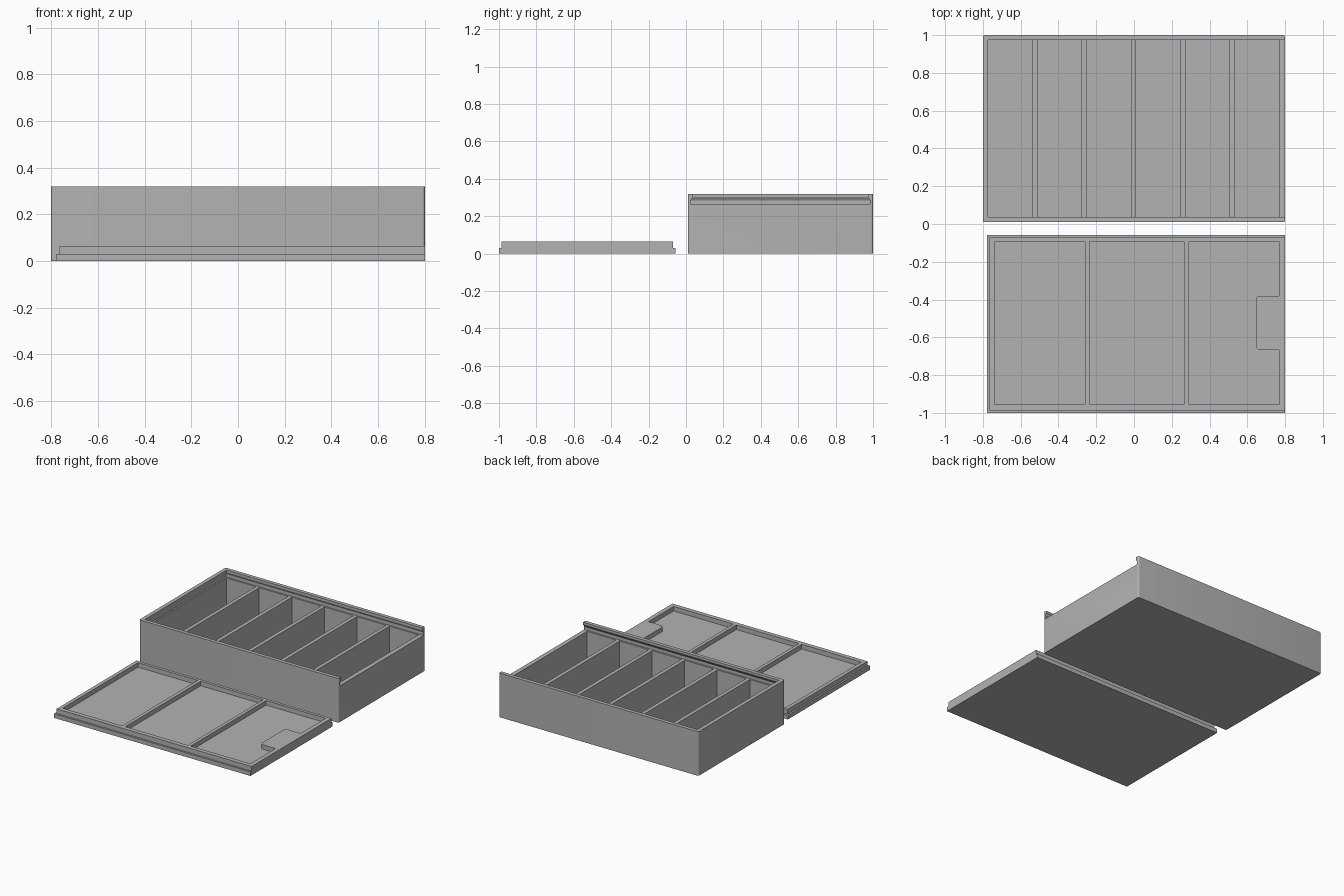
import bpy
import bmesh

if "Cube" in bpy.data.objects:
    bpy.data.objects.remove(bpy.data.objects["Cube"], do_unlink=True)

grey = bpy.data.materials.new("plain grey")
grey.use_nodes = True
colour = (0.45, 0.45, 0.45, 1)
grey.diffuse_color = colour
grey.node_tree.nodes["Principled BSDF"].inputs["Base Color"].default_value = colour


def loft(name, layers, radius=0, round_if=lambda v: True):
    """Stack of rectangles (x0, x1, y0, y1, z), with optional rounded upright edges."""
    bm = bmesh.new()
    rings = [[bm.verts.new(p) for p in ((x0, y0, z), (x1, y0, z), (x1, y1, z), (x0, y1, z))]
             for x0, x1, y0, y1, z in layers]
    bm.faces.new(rings[0][::-1])
    bm.faces.new(rings[-1])
    for low, high in zip(rings, rings[1:]):
        for i in range(4):
            j = (i + 1) % 4
            bm.faces.new((low[i], low[j], high[j], high[i]))
    if radius:
        upright = [e for e in bm.edges
                   if abs(e.verts[0].co.z - e.verts[1].co.z) > 0.001 and round_if(e.verts[0].co)]
        bmesh.ops.bevel(bm, geom=upright, offset=radius, segments=5, profile=0.5, affect='EDGES')
    bmesh.ops.recalc_face_normals(bm, faces=bm.faces)
    mesh = bpy.data.meshes.new(name)
    bm.to_mesh(mesh)
    bm.free()
    mesh.materials.append(grey)
    obj = bpy.data.objects.new(name, mesh)
    bpy.context.collection.objects.link(obj)
    return obj


def block(name, x0, x1, y0, y1, z0, z1, **kw):
    return loft(name, [(x0, x1, y0, y1, z0), (x0, x1, y0, y1, z1)], **kw)


def cut(target, cutter):
    """Subtract the cutter from the target and discard it."""
    mod = target.modifiers.new("cut", 'BOOLEAN')
    mod.operation = 'DIFFERENCE'
    mod.solver = 'EXACT'
    mod.object = cutter
    bpy.context.view_layer.update()
    bpy.context.view_layer.objects.active = target
    bpy.ops.object.modifier_apply(modifier=mod.name)
    bpy.data.objects.remove(cutter, do_unlink=True)


# Tray body with slightly rounded upright corners
tray = block("tray", -0.8, 0.8, 0.01, 1, 0, 0.32, radius=0.01)

# Slide channel, undercut on three sides and open at the right end
wide = (-0.783, 0.9, 0.025, 0.983)
narrow = (-0.772, 0.9, 0.037, 0.973)
cut(tray, loft("channel_cutter",
               [(*wide, 0.262), (*wide, 0.285), (*narrow, 0.302), (*narrow, 0.4)]))

# Six compartments separated by thin dividers
wall = 0.027
cell = (1.54 - 5 * wall) / 6
for i in range(6):
    x = -0.772 + i * (cell + wall)
    cut(tray, block("cell_cutter", x, x + cell, 0.037, 0.973, 0.03, 0.3 if i else 0.27))

# Sliding lid: wide base flange with a narrower raised frame
base = (-0.777, 0.8, -1, -0.057)
frame = (-0.765, 0.8, -0.987, -0.07)
lid = loft("sliding_lid", [(*base, 0), (*base, 0.03), (*frame, 0.03), (*frame, 0.064)])

# Three recessed panels, the last one wrapping around the finger tab
for x0, x1 in ((-0.738, -0.26), (-0.235, 0.265), (0.29, 0.768)):
    pocket = block("pocket_cutter", x0, x1, -0.955, -0.092, 0.031, 0.1)
    if x0 > 0:
        cut(pocket, block("finger_tab_cutter", 0.645, 0.9, -0.667, -0.38, 0, 0.2,
                          radius=0.025, round_if=lambda v: v.x < 0.7))
    cut(lid, pocket)

# Smooth the rounded corners while keeping edges sharp
for obj in (tray, lid):
    bpy.ops.object.select_all(action='DESELECT')
    obj.select_set(True)
    bpy.context.view_layer.objects.active = obj
    bpy.ops.object.shade_smooth_by_angle(angle=0.5)
